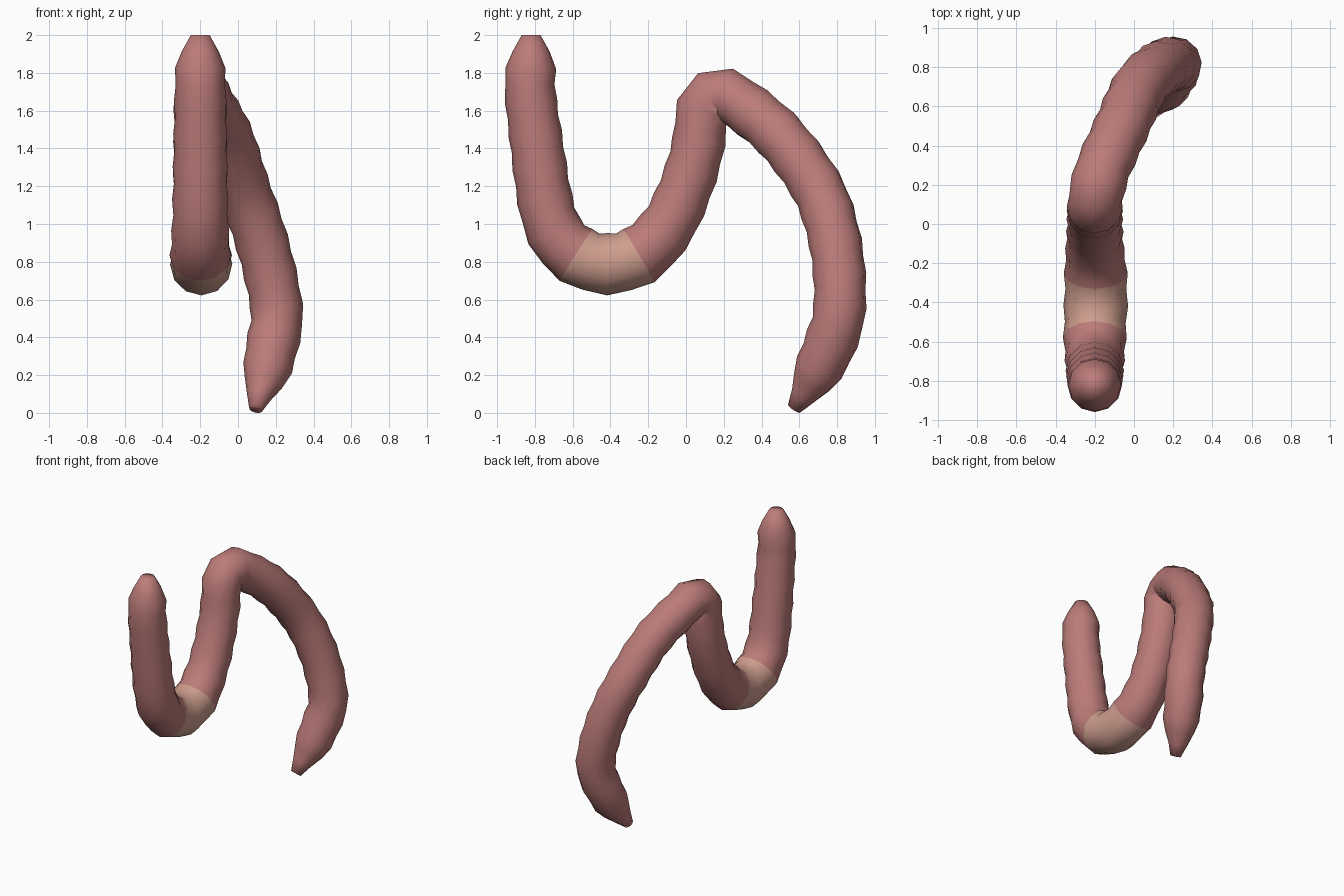
import bpy, bmesh, math
from mathutils import Vector

if "Cube" in bpy.data.objects:
    bpy.data.objects.remove(bpy.data.objects["Cube"])

SIDES, STEP = 12, 0.088

# centre line: x, y, z, radius, from the upright head to the tail tip
PATH = [
    (-.20, -.82, 2.00, .050), (-.20, -.82, 1.93, .088), (-.20, -.82, 1.845, .131),
    (-.20, -.825, 1.70, .134), (-.20, -.79, 1.42, .140), (-.20, -.745, 1.12, .145),
    (-.20, -.69, .95, .150), (-.20, -.58, .835, .158), (-.195, -.42, .787, .160),
    (-.195, -.245, .835, .158), (-.20, -.11, .97, .146), (-.20, -.03, 1.12, .142),
    (-.20, .035, 1.30, .140), (-.20, .072, 1.46, .139), (-.20, .090, 1.62, .138),
    (-.19, .165, 1.695, .140), (-.155, .29, 1.635, .140), (-.06, .50, 1.46, .141),
    (.025, .69, 1.20, .141), (.10, .77, .99, .140), (.165, .81, .76, .139),
    (.207, .81, .52, .138), (.178, .755, .345, .137), (.150, .69, .21, .122),
    (.115, .625, .10, .072), (.095, .572, .022, .038)]


def spline(p, i, t):
    """Point on the smooth curve through p, between points i and i + 1."""
    a, b, c, d = (p[min(max(k, 0), len(p) - 1)] for k in range(i - 1, i + 3))
    return 0.5 * (2 * b + (c - a) * t + (2 * a - 5 * b + 4 * c - d) * t * t
                  + (3 * b - a - 3 * c + d) * t ** 3)


def resample(p, step):
    """Evenly spaced rings along the centre line."""
    fine = [spline(p, i, k / 20) for i in range(len(p) - 1) for k in range(20)] + [p[-1]]
    dist = [0]
    for a, b in zip(fine, fine[1:]):
        dist.append(dist[-1] + (b - a).xyz.length)
    count = round(dist[-1] / step)
    out, j = [], 0
    for n in range(count + 1):
        s = dist[-1] * n / count
        while j < len(fine) - 2 and dist[j + 1] < s:
            j += 1
        out.append(fine[j].lerp(fine[j + 1], (s - dist[j]) / (dist[j + 1] - dist[j])))
    return out


def material(name, rgb):
    m = bpy.data.materials.new(name)
    m.diffuse_color = (*rgb, 1)
    m.use_nodes = True
    m.node_tree.nodes["Principled BSDF"].inputs["Base Color"].default_value = m.diffuse_color
    return m


# segmented body: sweep rings with alternating radius
rings = resample([Vector(p) for p in PATH], STEP)
bm = bmesh.new()
side, prev = Vector((1, 0, 0)), None
last = len(rings) - 1
for n, p in enumerate(rings):
    axis = (rings[min(n + 1, last)].xyz - rings[max(n - 1, 0)].xyz).normalized()
    side = (side - axis * side.dot(axis)).normalized()
    other = axis.cross(side)
    r = p.w * (1 + (0.03 if n % 2 == 0 else -0.03) * (2 < n < last - 2))
    loop = [bm.verts.new(p.xyz + r * (math.cos(a) * side + math.sin(a) * other))
            for a in (math.tau * k / SIDES for k in range(SIDES))]
    if prev:
        mid = (p.xyz + rings[n - 1].xyz) / 2
        for k in range(SIDES):
            m = (k + 1) % SIDES
            f = bm.faces.new((prev[k], prev[m], loop[m], loop[k]))
            # pale saddle band at the bottom of the first bend
            f.material_index = int(mid.z < 1 and -.575 < mid.y < -.235)
    else:
        bm.faces.new(loop[::-1])
    prev = loop
bm.faces.new(prev)
bmesh.ops.recalc_face_normals(bm, faces=bm.faces)
for f in bm.faces:
    f.smooth = True

mesh = bpy.data.meshes.new("worm_body")
bm.to_mesh(mesh)
bm.free()
mesh.materials.append(material("skin", (.50, .20, .19)))
mesh.materials.append(material("pale_band", (.62, .34, .27)))
body = bpy.data.objects.new("worm_body", mesh)
bpy.context.collection.objects.link(body)
